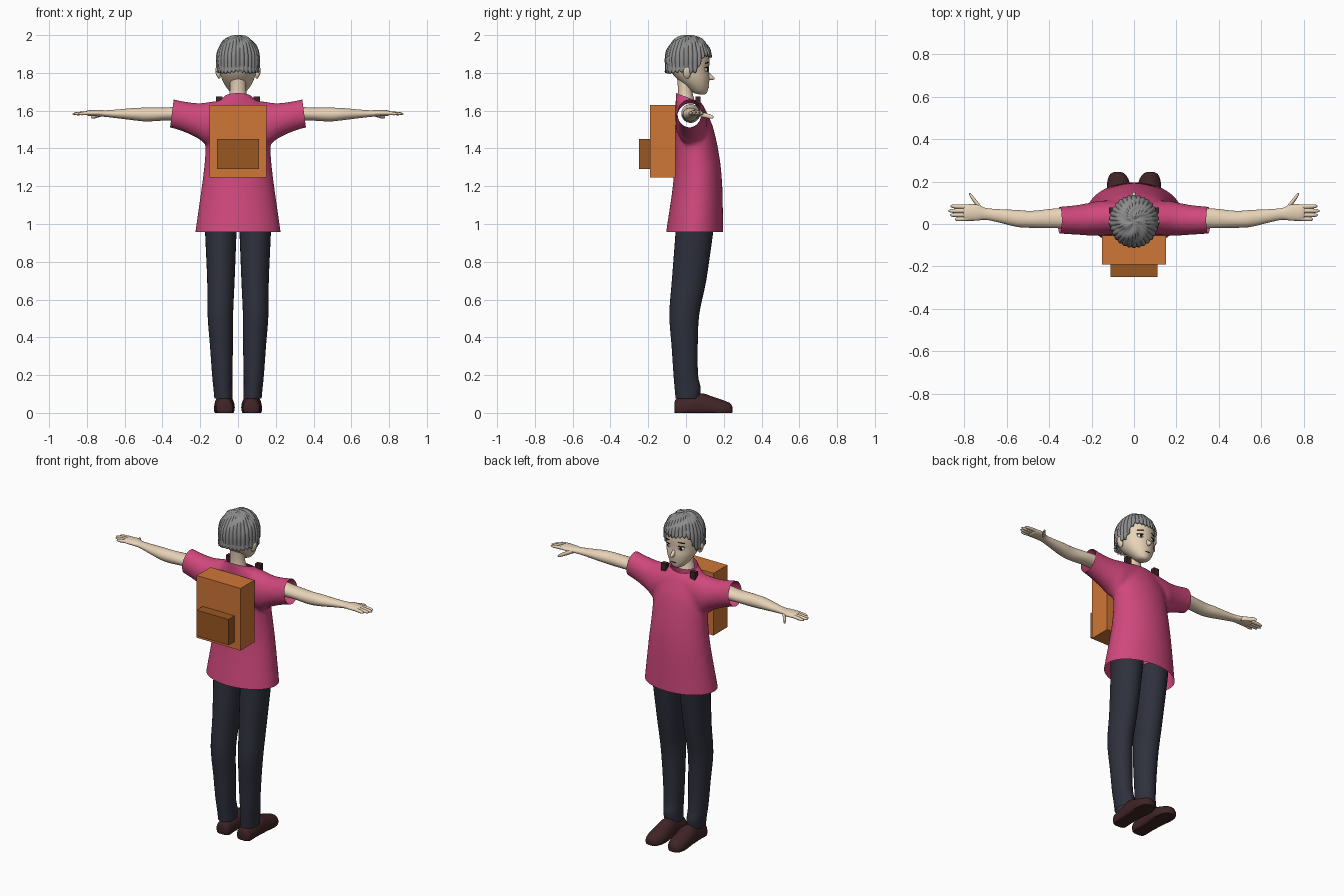
import bpy, bmesh, math
from mathutils import Vector

if "Cube" in bpy.data.objects:
    bpy.data.objects.remove(bpy.data.objects["Cube"])


def material(name, hexcode):
    rgb = [int(hexcode[i:i + 2], 16) / 255 for i in (0, 2, 4)]
    col = [c / 12.92 if c < 0.04 else ((c + 0.055) / 1.055) ** 2.4 for c in rgb] + [1]
    m = bpy.data.materials.new(name)
    m.use_nodes = True
    m.diffuse_color = col
    m.node_tree.nodes["Principled BSDF"].inputs["Base Color"].default_value = col
    return m


SKIN = material("skin", "e8d3b8")
HAIR = material("grey hair", "8c8c8c")
PINK = material("pink cloth", "d0487c")
NAVY = material("dark navy cloth", "2e303c")
SHOE = material("dark brown leather", "402426")
ORANGE = material("orange canvas", "cf7637")
BROWN = material("brown canvas", "9a5722")
WHITE = material("eye white", "f2f2f2")
BLACK = material("black", "181414")


def finish(name, bm, mat, smooth=True, mirror=False):
    bmesh.ops.recalc_face_normals(bm, faces=bm.faces)
    me = bpy.data.meshes.new(name)
    bm.to_mesh(me)
    bm.free()
    me.materials.append(mat)
    ob = bpy.data.objects.new(name, me)
    bpy.context.collection.objects.link(ob)
    if mirror:
        ob.modifiers.new("mirror", 'MIRROR')
    if smooth:
        bpy.ops.object.select_all(action='DESELECT')
        ob.select_set(True)
        bpy.context.view_layer.objects.active = ob
        bpy.ops.object.shade_smooth_by_angle(angle=math.radians(50))
    return ob


def spline(rows, steps):
    """Resample rows of numbers with a Catmull-Rom curve."""
    rows = [Vector(r) for r in rows]
    out = []
    for i in range(len(rows) - 1):
        a, b = rows[max(i - 1, 0)], rows[i]
        c, d = rows[i + 1], rows[min(i + 2, len(rows) - 1)]
        for s in range(steps):
            t = s / steps
            out.append(0.5 * (2 * b + (c - a) * t + (2 * a - 5 * b + 4 * c - d) * t * t
                              + (3 * b - a - 3 * c + d) * t ** 3))
    return out + [rows[-1]]


def loft(bm, rows, axis='z', n=28, steps=4, caps=True, floor=False, flip=1):
    """Elliptical rings; each row is position, low and high u, low and high v."""
    rings = []
    for p, u0, u1, v0, v1 in spline(rows, steps):
        ring = []
        for k in range(n):
            a = math.tau * k / n
            u = (u0 + u1) / 2 + (u1 - u0) / 2 * math.cos(a)
            v = (v0 + v1) / 2 + (v1 - v0) / 2 * math.sin(a)
            x, y, z = {'x': (p, u, v), 'y': (u, p, v), 'z': (u, v, p)}[axis]
            ring.append(bm.verts.new((x * flip, y, max(z, 0) if floor else z)))
        rings.append(ring)
    for r, s in zip(rings, rings[1:]):
        for k in range(n):
            bm.faces.new((r[k], r[(k + 1) % n], s[(k + 1) % n], s[k]))
    if caps:
        bm.faces.new(rings[0])
        bm.faces.new(rings[-1])


def lofted(name, rows, mat, mirror=False, **kw):
    bm = bmesh.new()
    loft(bm, rows, **kw)
    return finish(name, bm, mat, mirror=mirror)


def box(name, lo, hi, mat, mirror=False):
    lo, hi = Vector(lo), Vector(hi)
    bm = bmesh.new()
    bmesh.ops.create_cube(bm, size=1)
    bmesh.ops.scale(bm, vec=hi - lo, verts=bm.verts)
    bmesh.ops.translate(bm, vec=(lo + hi) / 2, verts=bm.verts)
    return finish(name, bm, mat, False, mirror)


def ball(name, centre, radii, mat, mirror=False, turn=(0, 0, 0)):
    from mathutils import Euler
    bm = bmesh.new()
    bmesh.ops.create_uvsphere(bm, u_segments=20, v_segments=12, radius=1)
    bmesh.ops.scale(bm, vec=radii, verts=bm.verts)
    bmesh.ops.rotate(bm, matrix=Euler(turn).to_matrix(), verts=bm.verts)
    bmesh.ops.translate(bm, vec=centre, verts=bm.verts)
    return finish(name, bm, mat, True, mirror)


# Shirt: torso and sleeves fused, then cut open at hem, cuffs and collar
bm = bmesh.new()
torso = [(.90, -.232, .232, -.112, .197), (.96, -.226, .226, -.105, .197),
         (1.2, -.192, .192, -.07, .192), (1.35, -.175, .175, -.06, .178),
         (1.5, -.17, .17, -.055, .147), (1.58, -.16, .16, -.055, .115),
         (1.63, -.13, .13, -.055, .09), (1.66, -.09, .09, -.055, .062),
         (1.69, -.066, .066, -.053, .042), (1.74, -.06, .06, -.05, .035)]
loft(bm, torso, n=40)
sleeve = [(.06, -.05, .11, 1.44, 1.66), (.16, -.055, .11, 1.42, 1.645),
          (.21, -.055, .10, 1.452, 1.64), (.28, -.05, .088, 1.485, 1.648),
          (.35, -.046, .082, 1.508, 1.662), (.40, -.045, .08, 1.52, 1.668)]
for side in (1, -1):
    loft(bm, sleeve, axis='x', n=32, flip=side)
shirt = finish("shirt", bm, PINK)
rm = shirt.modifiers.new("fuse", 'REMESH')
rm.mode, rm.voxel_size = 'VOXEL', .012
sm = shirt.modifiers.new("relax", 'SMOOTH')
sm.factor, sm.iterations = .5, 6
bpy.context.view_layer.update()
fused = shirt.evaluated_get(bpy.context.evaluated_depsgraph_get())
bm = bmesh.new()
bm.from_mesh(fused.to_mesh())
fused.to_mesh_clear()
bpy.data.objects.remove(shirt)
cuts = [((0, 0, .957), (0, 0, -1)), ((0, -.05, 1.692), (0, .37, 1)),
        ((.35, 0, 1.585), (1, 0, .13)), ((-.35, 0, 1.585), (-1, 0, .13))]
for point, normal in cuts:
    bmesh.ops.bisect_plane(bm, geom=bm.verts[:] + bm.edges[:] + bm.faces[:],
                           plane_co=point, plane_no=normal, clear_outer=True)
finish("shirt", bm, PINK)

# Trousers and shoes
leg = [(.075, .028, .125, -.055, .07), (.13, .03, .13, -.06, .078), (.2, .03, .137, -.066, .064),
       (.35, .027, .148, -.076, .062), (.52, .026, .161, -.088, .07), (.7, .018, .163, -.075, .107),
       (.95, .008, .174, -.056, .143), (1.02, .004, .176, -.056, .15)]
lofted("trouser_leg", leg, NAVY, mirror=True, caps=False)
shoe = [(-.062, .05, .09, .01, .05), (-.05, .028, .112, -.03, .076), (.0, .024, .118, -.03, .085),
        (.08, .02, .124, -.03, .104), (.14, .017, .127, -.03, .086), (.2, .022, .126, -.03, .066),
        (.235, .042, .112, -.02, .05), (.246, .065, .09, .005, .03)]
lofted("shoe", shoe, SHOE, mirror=True, axis='y', floor=True)

# Arms and hands
arm = [(.24, -.025, .075, 1.535, 1.635), (.36, -.02, .074, 1.548, 1.618),
       (.48, -.018, .062, 1.543, 1.616), (.55, -.014, .066, 1.549, 1.614),
       (.64, .008, .07, 1.56, 1.606), (.70, .02, .076, 1.567, 1.602),
       (.74, .016, .092, 1.57, 1.604), (.79, .016, .092, 1.572, 1.602), (.805, .03, .082, 1.58, 1.596)]
lofted("arm", arm, SKIN, mirror=True, axis='x', caps=False)


def finger(name, start, end, r):
    start, end = Vector(start), Vector(end)
    rows = []
    for t, s in ((0, 1), (.5, 1), (.85, .8), (1, .25)):
        p = start.lerp(end, t)
        rows.append((p.x, p.y - r * s, p.y + r * s, p.z - r * s * .9, p.z + r * s * .9))
    lofted(name, rows, SKIN, mirror=True, axis='x', n=12, steps=3)


for label, y0, x1, y1 in (("little", .026, .845, .022), ("ring", .044, .867, .042),
                          ("middle", .063, .876, .062), ("index", .081, .866, .084)):
    finger(label + "_finger", (.78, y0, 1.588), (x1, y1, 1.583), .0105)
finger("thumb", (.72, .07, 1.583), (.778, .143, 1.565), .014)

# Neck, head, ears and face
neck = [(1.655, -.052, .052, -.045, .045), (1.70, -.044, .044, -.042, .034),
        (1.75, -.043, .043, -.045, .035), (1.80, -.046, .046, -.05, .035)]
lofted("neck", neck, SKIN, caps=False)
head = [(1.686, -.014, .014, .07, .1), (1.697, -.038, .038, .035, .112),
        (1.73, -.066, .066, -.005, .12), (1.77, -.086, .086, -.05, .124),
        (1.81, -.097, .097, -.08, .121), (1.86, -.102, .102, -.092, .124),
        (1.91, -.1, .1, -.09, .118), (1.95, -.08, .08, -.065, .09), (1.975, -.04, .04, -.03, .05)]
lofted("head", head, SKIN, n=36)
ball("ear", (.106, .005, 1.80), (.012, .02, .032), SKIN, True, (0, .25, 0))
nose = [(.11, -.012, .012, 1.76, 1.815), (.135, -.01, .01, 1.762, 1.79), (.152, -.004, .004, 1.766, 1.774)]
lofted("nose", nose, SKIN, axis='y', n=12)
ball("eye", (.044, .108, 1.818), (.019, .007, .011), WHITE, True, (0, 0, -.45))
ball("iris", (.043, .1135, 1.818), (.0085, .004, .01), BLACK, True, (0, 0, -.45))
ball("upper_lash", (.046, .109, 1.829), (.021, .006, .003), BLACK, True, (0, .1, -.45))
ball("eyebrow", (.046, .111, 1.853), (.021, .005, .0035), BLACK, True, (0, .15, -.45))
ball("mouth", (0, .1195, 1.725), (.02, .003, .002), BLACK)

# Hair: ribbed cap with a jagged hem, lifted above the forehead
bm = bmesh.new()
N, M, LOCKS = 180, 16, 30
rings = []
for j in range(1, M + 1):
    ring = []
    for k in range(N):
        a = math.tau * k / N
        rib = abs(math.sin(a * LOCKS / 2))
        f = min(max((math.sin(a) - .25) / .5, 0), 1)
        hem = 1.80 + .085 * f * f * (3 - 2 * f) + .012 * (1 - rib)
        th = math.acos((hem - 1.868) / .13) * j / M
        r = math.sin(th) ** .85 if th < math.pi / 2 else 1 + .05 * math.cos(th)
        r *= .95 + .05 * rib
        if j == M and math.sin(a) < .2:
            r *= 1.035
        z = 1.868 + .13 * math.cos(th) + .004 * math.sin(a * 5 + j)
        ring.append(bm.verts.new((.118 * r * math.cos(a), .013 + .126 * r * math.sin(a), z)))
    rings.append(ring)
crown = bm.verts.new((0, .013, 1.999))
for k in range(N):
    bm.faces.new((crown, rings[0][k], rings[0][(k + 1) % N]))
    for r, s in zip(rings, rings[1:]):
        bm.faces.new((r[k], s[k], s[(k + 1) % N], r[(k + 1) % N]))
hair = finish("hair", bm, HAIR)
shell = hair.modifiers.new("thickness", 'SOLIDIFY')
shell.thickness, shell.offset = .012, -1

# Backpack
box("backpack", (-.15, -.19, 1.245), (.15, -.055, 1.63), ORANGE)
box("backpack_pocket", (-.11, -.25, 1.29), (.11, -.19, 1.45), BROWN)
box("backpack_strap", (.082, .05, 1.60), (.117, .078, 1.675), SHOE, True)
